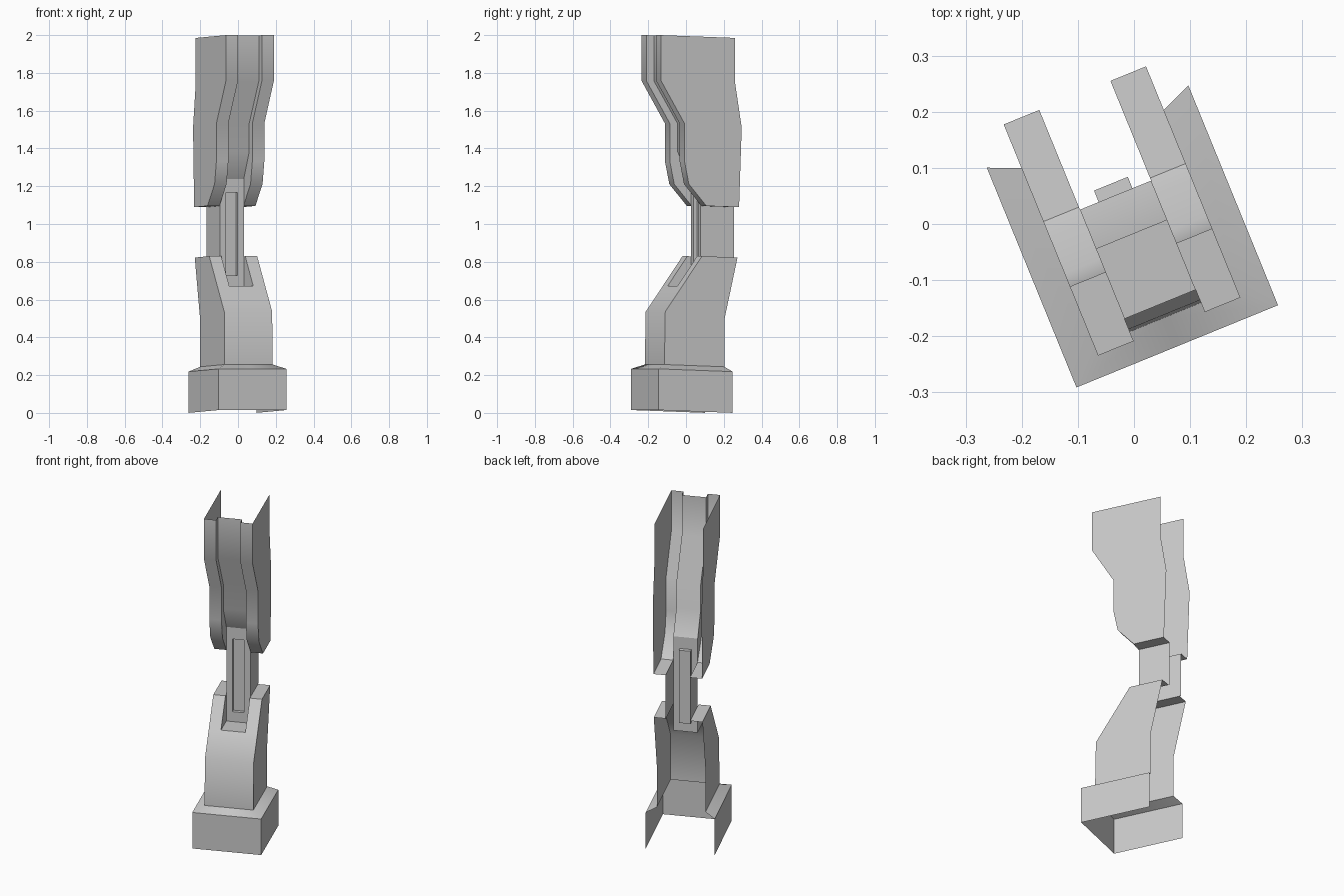
import bpy, bmesh, math

if "Cube" in bpy.data.objects:
    bpy.data.objects.remove(bpy.data.objects["Cube"])

TURN = math.radians(22.2)      # whole leg is turned about z
CENTRE = -0.011                # mirror plane offset along the leg's own width axis
IN, OUT, FOOT, SLOT = 0.0685, 0.137, 0.194, 0.0325   # half widths
LEAN = 0.035                   # tops and bottoms drop slightly towards the back


class Shell:
    """Half of an open sheet shell; points are (z, depth) at a width u."""
    def __init__(self):
        self.bm = bmesh.new()

    def face(self, pts):
        self.bm.faces.new([self.bm.verts.new((u, v, z - LEAN * v)) for u, v, z in pts])

    def strip(self, u0, u1, profile):
        for (za, va), (zb, vb) in zip(profile, profile[1:]):
            self.face([(u0, va, za), (u0, vb, zb), (u1, vb, zb), (u1, va, za)])

    def wall(self, u, front_down, back_up, inward=False):
        pts = [(u, v, z) for z, v in front_down + back_up]
        self.face(pts[::-1] if inward else pts)

    def finish(self, name):
        bmesh.ops.remove_doubles(self.bm, verts=self.bm.verts[:], dist=1e-4)
        mesh = bpy.data.meshes.new(name)
        self.bm.to_mesh(mesh)
        self.bm.free()
        ob = bpy.data.objects.new(name, mesh)
        bpy.context.collection.objects.link(ob)
        ob.rotation_euler.z = TURN
        ob.location = (CENTRE * math.cos(TURN), CENTRE * math.sin(TURN), 0)
        bpy.ops.object.select_all(action='DESELECT')
        ob.select_set(True)
        bpy.context.view_layer.objects.active = ob
        bpy.ops.object.shade_smooth_by_angle(angle=math.radians(35))
        mod = ob.modifiers.new("Mirror", 'MIRROR')
        mod.merge_threshold = 0.0005
        return ob


# Thigh: side sheets, raised front rails, sunken centre panel
rail = [(1.993, -.193), (1.75, -.193), (1.53, -.06), (1.33, -.06), (1.21, -.035), (1.098, .065)]
panel = [(1.993, -.15), (1.75, -.15), (1.53, -.015), (1.38, -.015), (1.24, .06)]
back = [(1.098, .252), (1.52, .267), (1.75, .23), (1.993, .23)]
thigh = Shell()
thigh.wall(OUT, rail, back)
thigh.strip(IN, OUT, rail + [back[0]])
thigh.strip(0, IN, panel)
thigh.wall(IN, rail, [(1.098, .06)] + panel[::-1], inward=True)
thigh.finish("thigh")

# Knee: channel with a pressed-in slot at the front
knee = Shell()
slot = [(1.17, .06), (1.17, .082), (.73, .082), (.73, .06)]
knee.strip(0, SLOT, [(1.24, .06)] + slot + [(.67, .06)])
knee.strip(SLOT, IN, [(1.24, .06), (.67, .06)])
knee.wall(SLOT, [slot[0], slot[3]], [slot[2], slot[1]], inward=True)
knee.wall(IN, [(1.098, .06), (.831, .06)], [(.831, .25), (1.098, .25)])
knee.finish("knee")

# Shin: notched front, capped arms and side sheets
shin = Shell()
lower = [(.67, -.072), (.53, -.17), (.25, -.175)]
shin.strip(IN, OUT, [(.831, .243), (.831, .04)] + lower)
shin.strip(0, IN, [(.67, .06)] + lower)
shin.wall(IN, [(.831, .04), (.67, -.072)], [(.67, .06), (.831, .06)], inward=True)
shin.wall(OUT, [(.831, .04)] + lower, [(.25, .168), (.5, .168), (.831, .243)])

# Foot: flared collar and straight skirt, open at the back and below
rings = [[(0, -.175, .25), (OUT, -.175, .25), (OUT, .168, .25)],
         [(0, -.231, .225), (FOOT, -.231, .225), (FOOT, .192, .225)],
         [(0, -.231, .007), (FOOT, -.231, .007), (FOOT, .192, .007)]]
for top, bot in zip(rings, rings[1:]):
    for i in range(2):
        shin.face([top[i], bot[i], bot[i + 1], top[i + 1]])
shin.finish("shin_and_foot")
